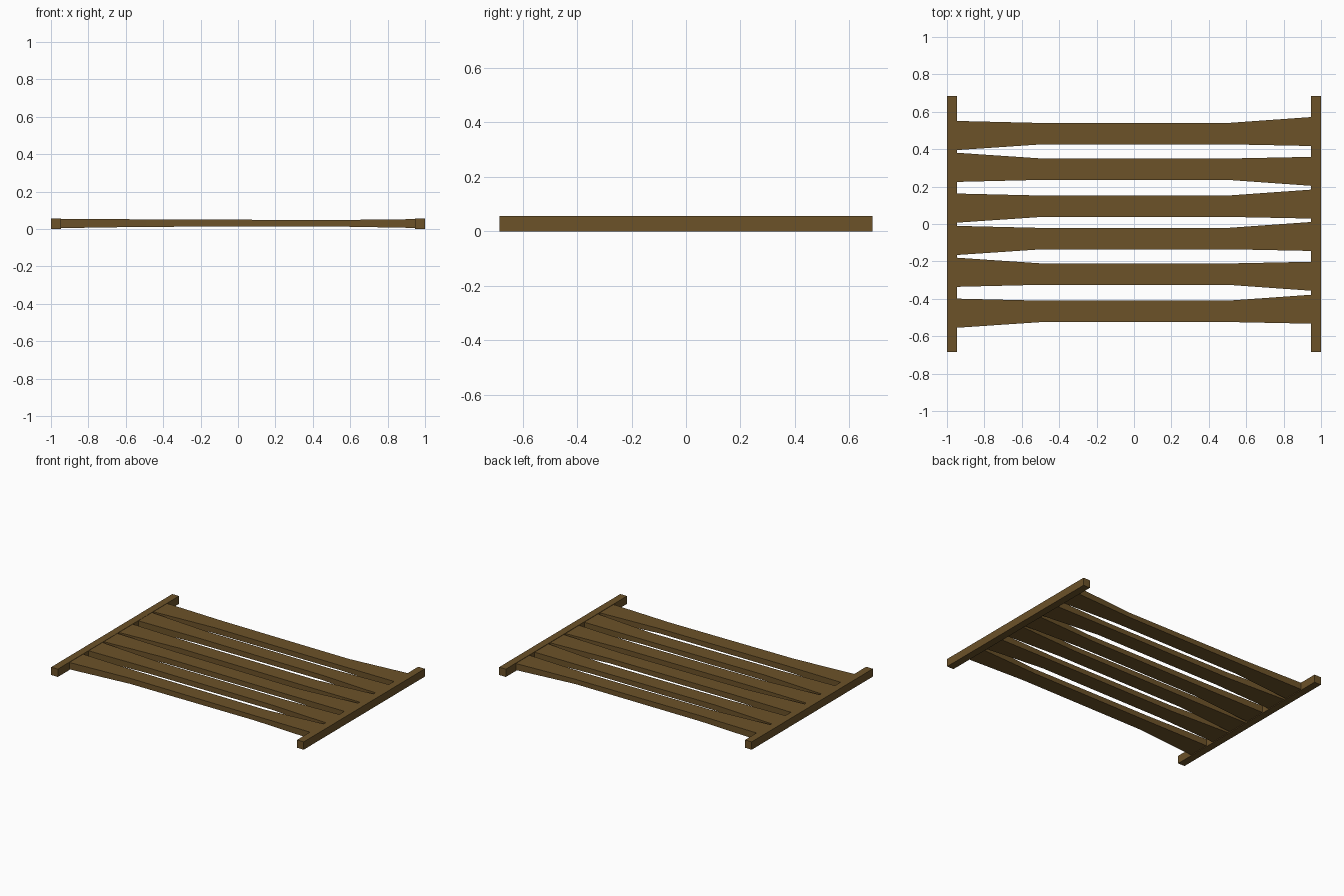
import bpy, bmesh

if "Cube" in bpy.data.objects:
    bpy.data.objects.remove(bpy.data.objects["Cube"])

wood = bpy.data.materials.new("brown_wood")
wood.diffuse_color = (0.15, 0.085, 0.022, 1)
wood.use_nodes = True
wood.node_tree.nodes["Principled BSDF"].inputs["Base Color"].default_value = wood.diffuse_color


def loft(name, sections):
    """Join rectangular sections (x, y0, y1, z0, z1) into one closed beam."""
    bm = bmesh.new()
    rings = [[bm.verts.new((x, y, z)) for y, z in ((y0, z0), (y1, z0), (y1, z1), (y0, z1))]
             for x, y0, y1, z0, z1 in sections]
    for a, b in zip(rings, rings[1:]):
        for i in range(4):
            j = (i + 1) % 4
            bm.faces.new((a[i], a[j], b[j], b[i]))
    bm.faces.new(rings[0])
    bm.faces.new(rings[-1])
    bmesh.ops.recalc_face_normals(bm, faces=bm.faces)
    mesh = bpy.data.meshes.new(name)
    bm.to_mesh(mesh)
    bm.free()
    mesh.materials.append(wood)
    obj = bpy.data.objects.new(name, mesh)
    bpy.context.collection.objects.link(obj)


# End rails
for side, x in (("left", -1.0), ("right", 0.947)):
    loft(side + "_rail", [(x, -0.685, 0.685, 0, 0.056), (x + 0.053, -0.685, 0.685, 0, 0.056)])

# Slat profile, flared at both ends: x, y low, y high, z low, z high
profile = [(-0.95, -0.088, 0.068, 0.005, 0.054),
           (-0.49, -0.057, 0.057, 0.012, 0.052),
           (0.50, -0.057, 0.057, 0.014, 0.048),
           (0.95, -0.066, 0.089, 0.006, 0.053)]

# Slats, some flipped front to back
slats = [(0.483, 1), (0.293, -1), (0.095, 1), (-0.078, 1), (-0.268, -1), (-0.467, 1)]
for n, (cy, flip) in enumerate(slats, 1):
    loft(f"slat_{n}", [(x, *sorted((cy + flip * y0, cy + flip * y1)), z0, z1)
                       for x, y0, y1, z0, z1 in profile])
